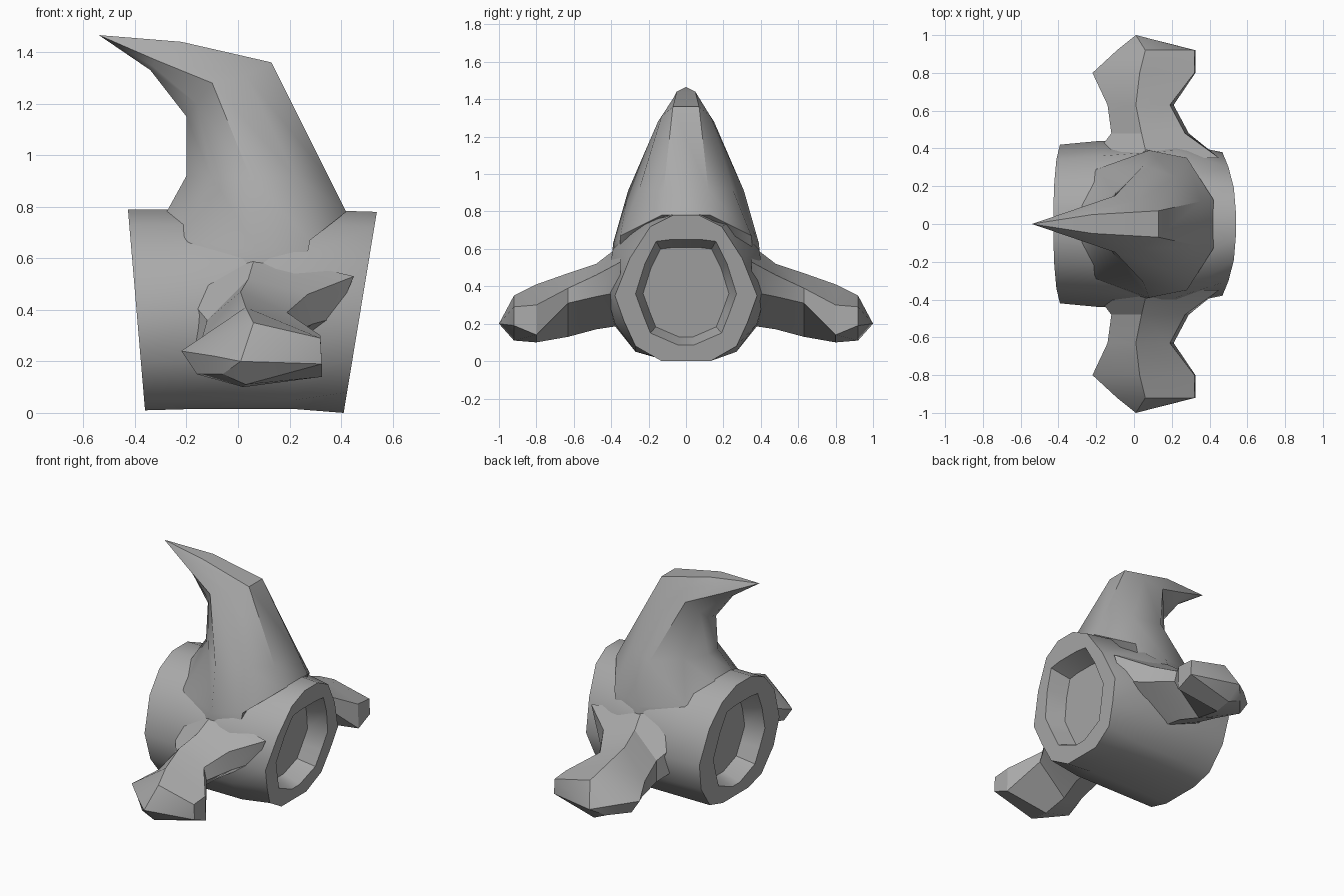
import bpy
import bmesh
import math

default_cube = bpy.data.objects.get("Cube")
if default_cube:
    bpy.data.objects.remove(default_cube, do_unlink=True)

# One plain grey material
grey = bpy.data.materials.new("plain_grey")
grey.use_nodes = True
grey.diffuse_color = (0.4, 0.4, 0.4, 1)
grey.node_tree.nodes["Principled BSDF"].inputs["Base Color"].default_value = grey.diffuse_color


def mirrored(half):
    """Close a half section by repeating it on the other side of y = 0."""
    return half + [(x, -y, z) for x, y, z in reversed(half)]


def loft(name, rings, angle):
    """Skin a list of closed sections; a section with one point is a tip."""
    bm = bmesh.new()
    loops = [[bm.verts.new(point) for point in ring] for ring in rings]
    for first, second in zip(loops, loops[1:]):
        count = len(first)
        for i in range(count):
            j = (i + 1) % count
            if len(second) == 1:
                bm.faces.new((first[i], first[j], second[0]))
            else:
                bm.faces.new((first[i], first[j], second[j], second[i]))
    for loop in (loops[0], loops[-1]):
        if len(loop) > 2:
            bm.faces.new(loop)
    bmesh.ops.recalc_face_normals(bm, faces=bm.faces)
    mesh = bpy.data.meshes.new(name)
    bm.to_mesh(mesh)
    bm.free()
    mesh.materials.append(grey)
    part = bpy.data.objects.new(name, mesh)
    bpy.context.collection.objects.link(part)
    bpy.ops.object.select_all(action="DESELECT")
    part.select_set(True)
    bpy.context.view_layer.objects.active = part
    bpy.ops.object.shade_smooth_by_angle(angle=math.radians(angle))
    return part


# Barrel: half sections as (y, z), from top to bottom
tail_section = [(.08, .79), (.22, .73), (.34, .6), (.42, .38), (.38, .2), (.27, .05), (.13, .01)]
mid_section = [(.08, .79), (.22, .73), (.36, .6), (.44, .38), (.39, .2), (.27, .05), (.13, .015)]
shoulder_section = [(.08, .79), (.24, .74), (.39, .6), (.43, .38), (.38, .2), (.27, .05), (.13, .015)]
nose_section = [(.07, .78), (.19, .72), (.3, .55), (.38, .35), (.33, .21), (.27, .08), (.13, 0)]
rim_section = [(.08, .65), (.16, .64), (.22, .52), (.27, .36), (.23, .25), (.19, .15), (.04, .085)]
socket_depth = 0.12


def section(half, x, slant=0, scale=1):
    """Place a half section at x, leaning with height, scaled about the socket centre."""
    centre = 0.37
    points = []
    for y, z in half:
        z = centre + (z - centre) * scale
        points.append((x + slant * z, y * scale, z))
    return mirrored(points)


tail_x, tail_slant = -0.36, -0.085
nose_x, nose_slant = 0.41, 0.165
loft("barrel_body", [
    section(rim_section, tail_x + socket_depth, tail_slant, 0.85),
    section(rim_section, tail_x, tail_slant),
    section(tail_section, tail_x, tail_slant),
    section(mid_section, -0.18),
    section(shoulder_section, 0.22),
    section(nose_section, nose_x, nose_slant),
    section(rim_section, nose_x, nose_slant),
    section(rim_section, nose_x - socket_depth, nose_slant, 0.85),
], 38)

# Hooked top fin: trailing edge, trailing side, widest ridge, flank, leading edge
fin_sections = [
    [(-.15, .08, .7), (-.12, .28, .56), (.04, .4, .5), (.25, .36, .52), (.28, .1, .72)],
    [(-.28, .1, .775), (-.2, .29, .67), (.08, .39, .63), (.28, .35, .67), (.42, .13, .78)],
    [(-.2, .05, .92), (-.1, .17, .91), (.05, .31, .91), (.22, .25, .92), (.355, .12, .91)],
    [(-.2, .03, 1.15), (-.16, .08, 1.2), (-.1, .15, 1.28), (.03, .13, 1.31), (.13, .07, 1.36)],
    [(-.34, .015, 1.33), (-.33, .04, 1.345), (-.32, .075, 1.37), (-.27, .065, 1.41), (-.22, .05, 1.44)],
]
loft("top_fin", [mirrored(half) for half in fin_sections] + [[(-.54, 0, 1.466)]], 45)

# Side flippers: distance out, then (x, z) around each section:
# trailing edge, top ridge, lead top, lead bottom, keel, trailing bottom
flipper_sections = [
    (.35, [(-.22, .48), (.07, .62), (.45, .53), (.38, .37), (.05, .19), (-.2, .29)]),
    (.48, [(-.12, .36), (.04, .52), (.27, .46), (.29, .345), (.05, .17), (-.12, .22)]),
    (.63, [(-.14, .29), (.01, .47), (.19, .39), (.21, .31), (.02, .13), (-.12, .18)]),
    (.8, [(-.22, .24), (.03, .41), (.32, .3), (.325, .14), (.02, .1), (-.16, .15)]),
    (.92, [(-.09, .22), (.06, .35), (.32, .29), (.325, .19), (.03, .11), (-.06, .15)]),
]
for label, side in (("left", 1), ("right", -1)):
    rings = [[(x, side * out, z) for x, z in points] for out, points in flipper_sections]
    loft(label + "_flipper", rings + [[(.01, side, .2)]], 28)
